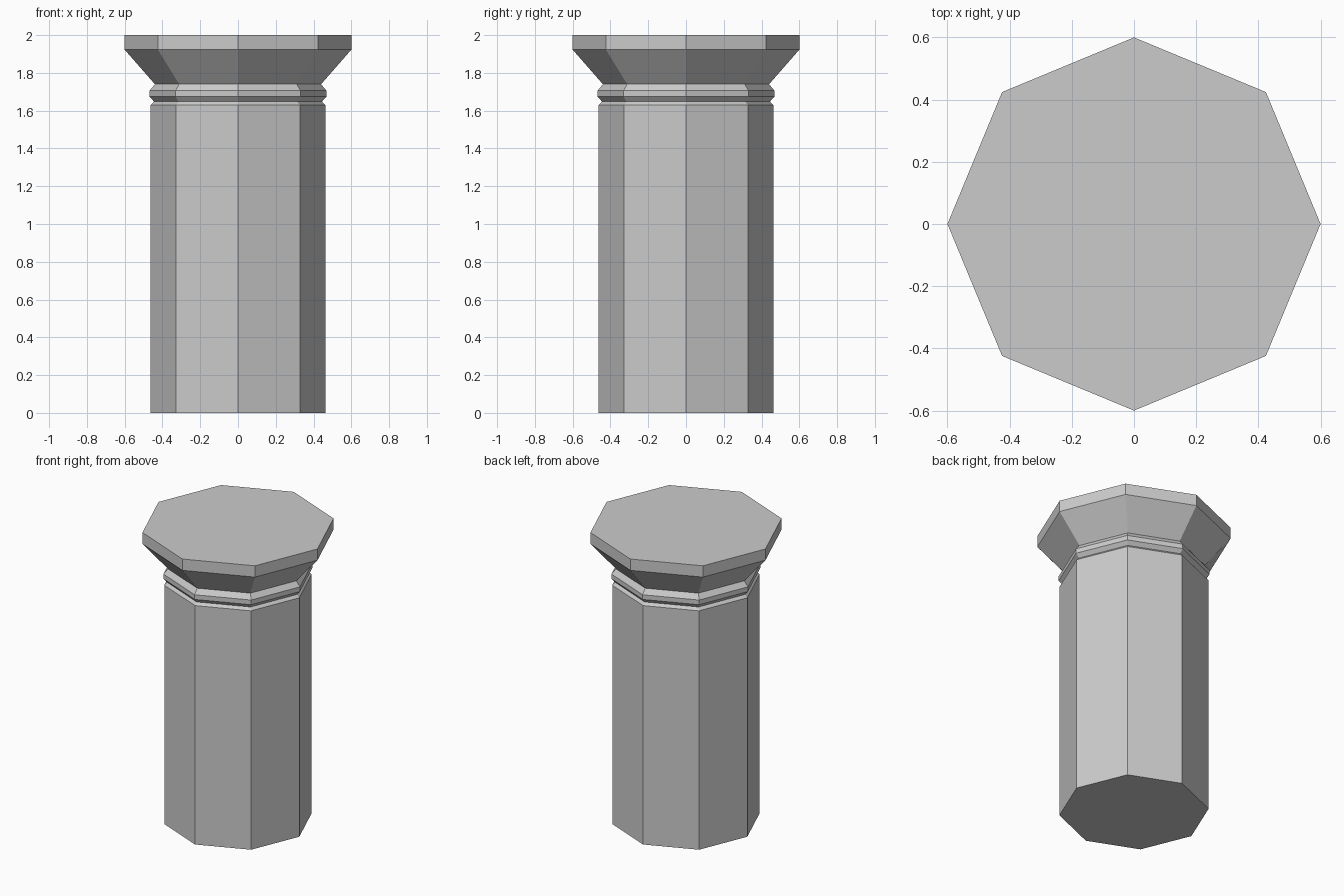
import bpy, bmesh
from math import cos, sin, pi

if "Cube" in bpy.data.objects:
    bpy.data.objects.remove(bpy.data.objects["Cube"])

SIDES = 8


def lathe(name, profile):
    """Closed eight-sided solid from (radius, height) points, bottom to top."""
    bm = bmesh.new()
    rings = [[bm.verts.new((r * cos(2 * pi * i / SIDES), r * sin(2 * pi * i / SIDES), z))
              for i in range(SIDES)] for r, z in profile]
    for low, high in zip(rings, rings[1:]):
        for i in range(SIDES):
            j = (i + 1) % SIDES
            bm.faces.new((low[i], low[j], high[j], high[i]))
    bm.faces.new(rings[0][::-1])
    bm.faces.new(rings[-1])
    mesh = bpy.data.meshes.new(name)
    bm.to_mesh(mesh)
    bm.free()
    obj = bpy.data.objects.new(name, mesh)
    bpy.context.collection.objects.link(obj)
    return obj


# Whole pillar as one continuous outline
lathe("octagonal_pillar", [
    (0.463, 0.0), (0.463, 1.63),      # shaft
    (0.445, 1.648),                   # groove under the collar
    (0.468, 1.674), (0.468, 1.706),   # collar
    (0.44, 1.74),                     # neck
    (0.60, 1.923), (0.60, 2.0),       # flared capital
])
